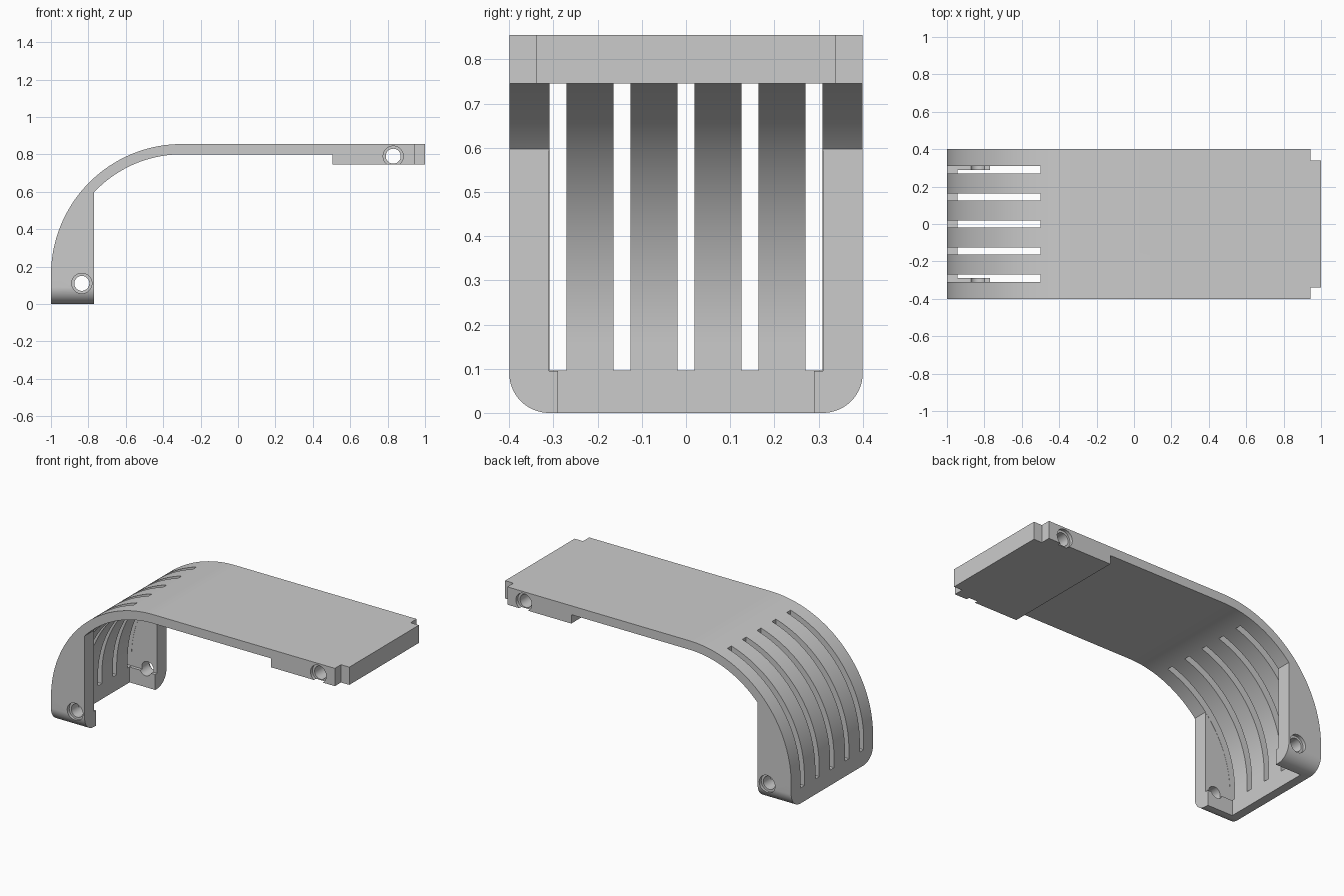
import bpy, bmesh
from math import sin, cos, pi, acos, radians
from mathutils import Matrix, Vector

cube = bpy.data.objects.get("Cube")
if cube:
    bpy.data.objects.remove(cube, do_unlink=True)

grey = bpy.data.materials.new("light_grey")
grey.use_nodes = True
grey.diffuse_color = (0.6, 0.6, 0.6, 1)
grey.node_tree.nodes["Principled BSDF"].inputs["Base Color"].default_value = grey.diffuse_color

TOP, WALL, BEND = 0.855, 0.055, 0.7
CX, CZ = -0.3, TOP - BEND          # centre of the bend
LEG_X, HALF, INNER = -0.77, 0.4, 0.31
BLOCK_Z = 0.745


def make(name, bm):
    bmesh.ops.recalc_face_normals(bm, faces=bm.faces[:])
    mesh = bpy.data.meshes.new(name)
    bm.to_mesh(mesh)
    bm.free()
    mesh.materials.append(grey)
    ob = bpy.data.objects.new(name, mesh)
    bpy.context.collection.objects.link(ob)
    return ob


def prism(name, points, vector):
    bm = bmesh.new()
    face = bm.faces.new([bm.verts.new(p) for p in points])
    new = bmesh.ops.extrude_face_region(bm, geom=[face])["geom"]
    bmesh.ops.translate(bm, vec=Vector(vector),
                        verts=[v for v in new if isinstance(v, bmesh.types.BMVert)])
    return make(name, bm)


def box(name, lo, hi):
    bm = bmesh.new()
    size = [b - a for a, b in zip(lo, hi)]
    mid = [(a + b) / 2 for a, b in zip(lo, hi)]
    bmesh.ops.create_cube(bm, size=1, matrix=Matrix.Translation(mid) @ Matrix.Diagonal((*size, 1)))
    return make(name, bm)


def pin(name, x, y, z, radius, length):
    bm = bmesh.new()
    bmesh.ops.create_cone(bm, cap_ends=True, segments=40, radius1=radius, radius2=radius, depth=length,
                          matrix=Matrix.Translation((x, y, z)) @ Matrix.Rotation(pi / 2, 4, 'X'))
    return make(name, bm)


def arc(cx, cz, r, start, end, n):
    return [(cx + r * cos(start + (end - start) * i / n),
             cz + r * sin(start + (end - start) * i / n)) for i in range(n + 1)]


def cut(target, tool, operation='DIFFERENCE'):
    mod = target.modifiers.new("cut", 'BOOLEAN')
    mod.operation, mod.solver, mod.object = operation, 'EXACT', tool
    bpy.context.view_layer.objects.active = target
    bpy.ops.object.modifier_apply(modifier=mod.name)
    bpy.data.objects.remove(tool, do_unlink=True)


# Bent cover: side profile with leg, arch and thicker mounting end
r_in = BEND - WALL
meet = acos((LEG_X - CX) / r_in)
profile = [(1, TOP)] + arc(CX, CZ, BEND, pi / 2, pi, 48) + [(-1, 0), (LEG_X, 0)]
profile += arc(CX, CZ, r_in, meet, pi / 2, 32)
profile += [(0.505, TOP - WALL), (0.505, BLOCK_Z), (1, BLOCK_Z)]
cover = prism("vented_cover", [(x, -HALF, z) for x, z in profile], (0, 2 * HALF, 0))

# Hollow between the side plates, narrower at the bottom to leave pads
hollow = arc(CX, CZ, r_in, pi, meet, 24)
hollow += [(LEG_X + 0.01, hollow[-1][1]), (LEG_X + 0.01, 0.095), (CX - r_in, 0.095)]
cut(cover, prism("hollow", [(x, -INNER, z) for x, z in hollow], (0, 2 * INNER, 0)))
cut(cover, box("pad_gap", (CX - r_in, -0.29, -0.1), (LEG_X + 0.05, 0.29, 0.12)))

# Rounded lower corners
r = 0.09
outline = arc(-HALF + r, r, r, pi, 1.5 * pi, 16) + arc(HALF - r, r, r, 1.5 * pi, 2 * pi, 16)
outline += [(HALF, 1), (-HALF, 1)]
cut(cover, prism("envelope", [(-1.1, y, z) for y, z in outline], (2.2, 0, 0)), 'INTERSECT')

# Ventilation slots
for i in range(-2, 3):
    y = i * 0.145
    cut(cover, box("slot", (-1.1, y - 0.019, 0.096), (-0.5, y + 0.019, 1)))

# Corner notches and counterbored screw holes
for side in (-1, 1):
    ys = sorted((side * 0.34, side * 0.5))
    cut(cover, box("notch", (0.943, ys[0], 0.6), (1.1, ys[1], 1)))
    for x, z in ((0.83, 0.79), (-0.835, 0.11)):
        cut(cover, pin("counterbore", x, side * HALF, z, 0.054, 0.04))
for x, z in ((0.83, 0.79), (-0.835, 0.11)):
    cut(cover, pin("screw_hole", x, 0, z, 0.04, 1))

bpy.ops.object.select_all(action='DESELECT')
cover.select_set(True)
bpy.context.view_layer.objects.active = cover
bpy.ops.object.shade_smooth_by_angle(angle=radians(25))
